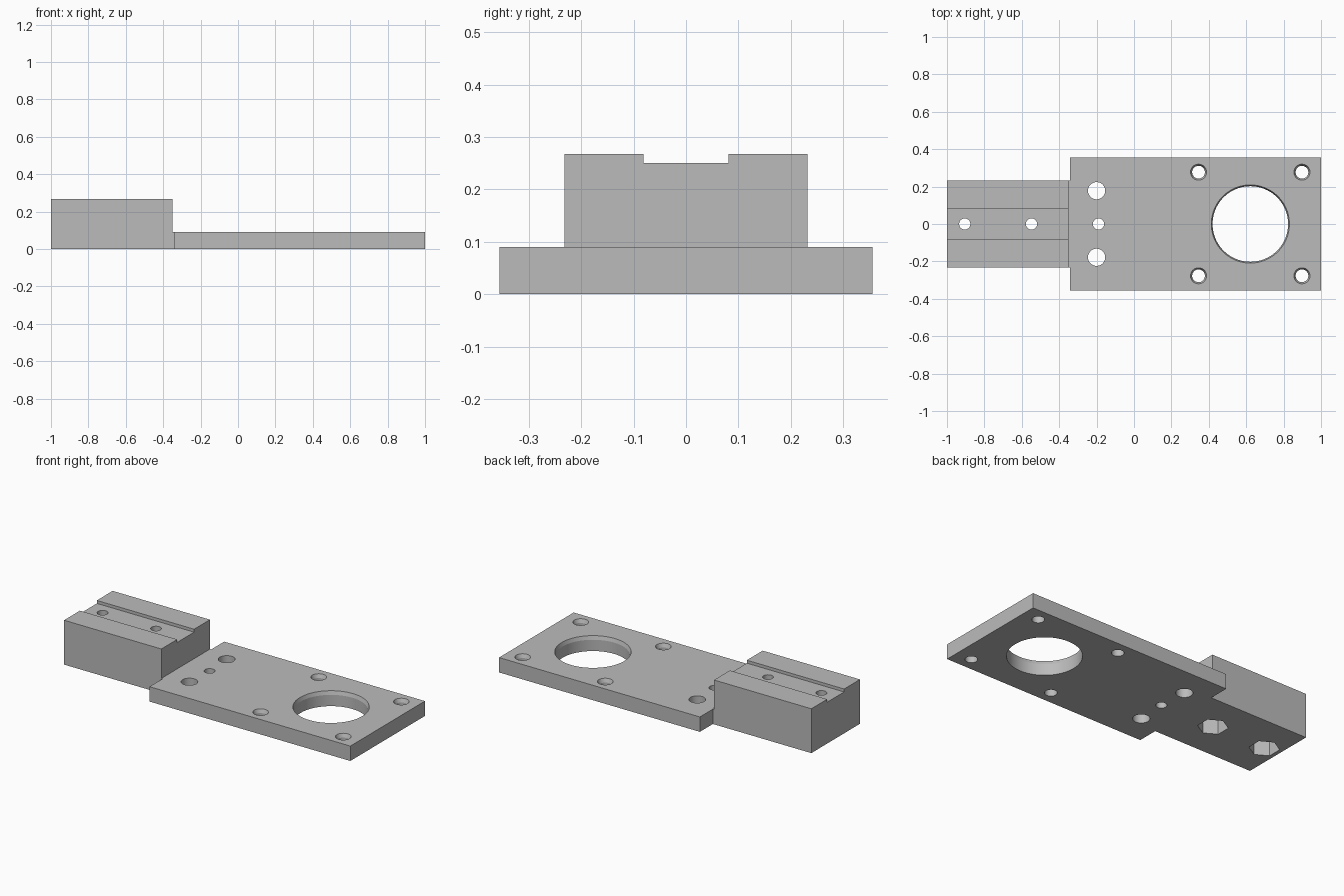
import bpy, bmesh, math
from mathutils import Vector

cube = bpy.data.objects.get("Cube")
if cube:
    bpy.data.objects.remove(cube, do_unlink=True)

grey = bpy.data.materials.new("plain grey")
grey.use_nodes = True
colour = (0.5, 0.5, 0.5, 1)
grey.diffuse_color = colour
grey.node_tree.nodes["Principled BSDF"].inputs["Base Color"].default_value = colour

PLATE_TOP = 0.09
BLOCK_TOP = 0.268
GROOVE_Z = 0.25


def finish(name, bm):
    bmesh.ops.recalc_face_normals(bm, faces=bm.faces)
    mesh = bpy.data.meshes.new(name)
    bm.to_mesh(mesh)
    bm.free()
    mesh.materials.append(grey)
    obj = bpy.data.objects.new(name, mesh)
    bpy.context.collection.objects.link(obj)
    return obj


def prism(name, points, offset):
    """Extrude a closed outline along the offset."""
    bm = bmesh.new()
    face = bm.faces.new([bm.verts.new(p) for p in points])
    new = bmesh.ops.extrude_face_region(bm, geom=[face])["geom"]
    verts = [v for v in new if isinstance(v, bmesh.types.BMVert)]
    bmesh.ops.translate(bm, verts=verts, vec=Vector(offset))
    return finish(name, bm)


def turned(name, x, y, profile, sides=48, turn=0):
    """Stack of rings given as (radius, height), capped at both ends."""
    bm = bmesh.new()
    rings = []
    for r, z in profile:
        angles = [turn + math.tau * i / sides for i in range(sides)]
        rings.append([bm.verts.new((x + r * math.cos(a), y + r * math.sin(a), z))
                      for a in angles])
    for low, high in zip(rings, rings[1:]):
        for i in range(sides):
            j = (i + 1) % sides
            bm.faces.new((low[i], low[j], high[j], high[i]))
    bm.faces.new(rings[0])
    bm.faces.new(rings[-1])
    return finish(name, bm)


def combine(target, tool, operation):
    mod = target.modifiers.new(operation.lower(), "BOOLEAN")
    mod.operation = operation
    mod.solver = "EXACT"
    mod.object = tool
    bpy.context.view_layer.objects.active = target
    bpy.ops.object.modifier_apply(modifier=mod.name)
    bpy.data.objects.remove(tool, do_unlink=True)


# Stepped base: wide plate with a narrow tongue under the block
half = [(1, 0.356), (-0.342, 0.356), (-0.342, 0.232), (-1, 0.232)]
outline = half + [(x, -y) for x, y in reversed(half)]
bracket = prism("motor_mount_bracket", [(x, y, 0) for x, y in outline], (0, 0, PLATE_TOP))

# Raised block with a shallow groove along its top
side = [(0.232, 0), (0.232, BLOCK_TOP), (0.081, BLOCK_TOP), (0.081, GROOVE_Z)]
section = side + [(-y, z) for y, z in reversed(side)]
block = prism("grooved_block", [(-1, y, z) for y, z in section], (0.65, 0, 0))
combine(bracket, block, "UNION")


def drill(x, y, radius):
    combine(bracket, turned("drill", x, y, [(radius, -0.1), (radius, 0.4)]), "DIFFERENCE")


def countersunk(x, y, radius, rim, depth=0.022):
    profile = [(radius, -0.1), (radius, PLATE_TOP - depth), (rim, PLATE_TOP), (rim, 0.2)]
    sides = 96 if radius > 0.1 else 48
    combine(bracket, turned("countersink", x, y, profile, sides), "DIFFERENCE")


# Large central opening and its four screw holes
countersunk(0.622, 0, 0.202, 0.209)
for x in (0.345, 0.898):
    for y in (-0.277, 0.277):
        countersunk(x, y, 0.034, 0.043)

# Three holes beside the block
for y in (-0.178, 0.178):
    drill(-0.2, y, 0.046)
drill(-0.19, 0, 0.03)

# Bolt holes through the block, with hexagonal nut pockets below
for x in (-0.905, -0.548):
    drill(x, 0, 0.03)
    pocket = turned("nut_pocket", x, 0, [(0.083, -0.1), (0.083, 0.15)], 6, math.radians(30))
    combine(bracket, pocket, "DIFFERENCE")

bpy.ops.object.select_all(action="DESELECT")
bracket.select_set(True)
bpy.context.view_layer.objects.active = bracket
bpy.ops.object.shade_smooth_by_angle(angle=math.radians(15))
